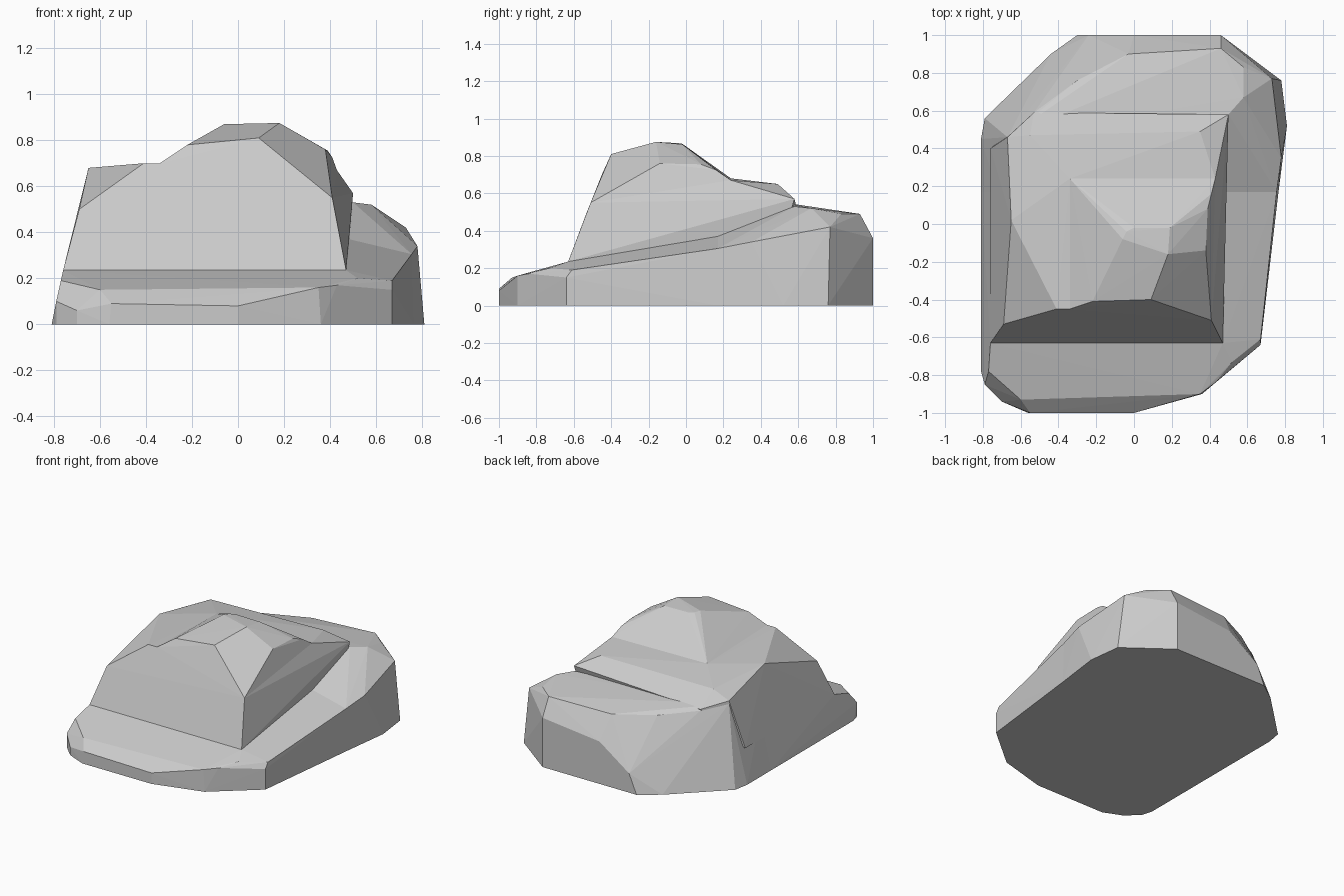
import bpy, bmesh

cube = bpy.data.objects.get("Cube")
if cube:
    bpy.data.objects.remove(cube, do_unlink=True)

stone = bpy.data.materials.new("grey_stone")
stone.use_nodes = True
GREY = (0.6, 0.6, 0.6, 1)
stone.diffuse_color = GREY
stone.node_tree.nodes["Principled BSDF"].inputs["Base Color"].default_value = GREY


def chunk(name, points):
    """Chiselled convex stone chunk wrapped around its corner points."""
    bm = bmesh.new()
    for p in points:
        bm.verts.new(p)
    result = bmesh.ops.convex_hull(bm, input=bm.verts)
    loose = {g for g in result["geom_interior"] + result["geom_unused"]
             if isinstance(g, bmesh.types.BMVert)}
    bmesh.ops.delete(bm, geom=list(loose), context='VERTS')
    bmesh.ops.recalc_face_normals(bm, faces=bm.faces)
    mesh = bpy.data.meshes.new(name)
    bm.to_mesh(mesh)
    bm.free()
    mesh.materials.append(stone)
    obj = bpy.data.objects.new(name, mesh)
    bpy.context.collection.objects.link(obj)
    return obj


# Section shared by the two halves of the base
seam = [(-.81, .17, 0), (-.72, .17, .38), (.42, .17, .385), (.755, .17, .305), (.765, .17, 0)]

# Low front ledge
front_base = chunk("rock", seam + [
    (-.81, -.78, 0), (-.79, -.85, 0), (-.7, -.94, 0), (-.56, -1, 0),
    (0, -1, 0), (.36, -.9, 0), (.67, -.64, 0),
    (-.79, -.85, .1), (-.7, -.94, .06), (-.55, -1, .09), (0, -1, .08),
    (-.6, -.93, .15), (.35, -.9, .16), (.43, -.84, .17), (.67, -.64, .15),
    (.67, -.61, .19), (.52, -.73, .2), (-.77, -.78, .19),
    (-.76, -.63, .235), (.47, -.63, .235)])

# Raised back ledge
back_base = chunk("back_base", seam + [
    (.81, .52, 0), (.78, .76, 0), (.46, 1, 0), (-.3, 1, 0),
    (-.44, .9, 0), (-.79, .56, 0), (-.81, .45, 0),
    (.78, .35, .34), (.73, .77, .42), (.46, 1, .36), (0, 1, .31), (-.24, 1, .14),
    (.5, .58, .53), (.58, .67, .52), (.58, .83, .49), (.46, .93, .49),
    (-.03, .9, .48), (-.3, .76, .49), (-.53, .59, .52), (-.67, .46, .56)])

# Main boulder resting on the ledges
body = chunk("body", [
    (-.76, -.63, .235), (.47, -.63, .235), (-.69, -.53, .5), (-.41, -.45, .7),
    (-.34, -.45, .7), (.41, -.51, .55), (-.65, .02, .68), (-.34, .24, .68),
    (.43, .24, .67), (.5, .58, .57), (.35, .49, .65), (-.55, .47, .64),
    (-.53, .59, .53), (-.67, .46, .58), (-.76, .4, .235), (.48, .5, .3)])

# Peak
peak = chunk("peak", [
    (-.34, -.45, .7), (-.22, -.41, .78), (.09, -.4, .81), (.41, -.51, .55),
    (.38, -.14, .76), (.39, .08, .755), (.41, .16, .725), (.43, .24, .67),
    (-.34, .24, .68), (-.06, -.08, .87), (-.04, -.04, .868), (0, -.02, .865),
    (.19, -.02, .862), (.18, -.16, .875), (0, .1, .4), (0, -.4, .5)])

# Fuse the chunks into one stone
bpy.context.view_layer.objects.active = front_base
for part in (back_base, body, peak):
    mod = front_base.modifiers.new("fuse", 'BOOLEAN')
    mod.operation = 'UNION'
    mod.solver = 'EXACT'
    mod.object = part
    bpy.ops.object.modifier_apply(modifier=mod.name)
    bpy.data.objects.remove(part, do_unlink=True)
